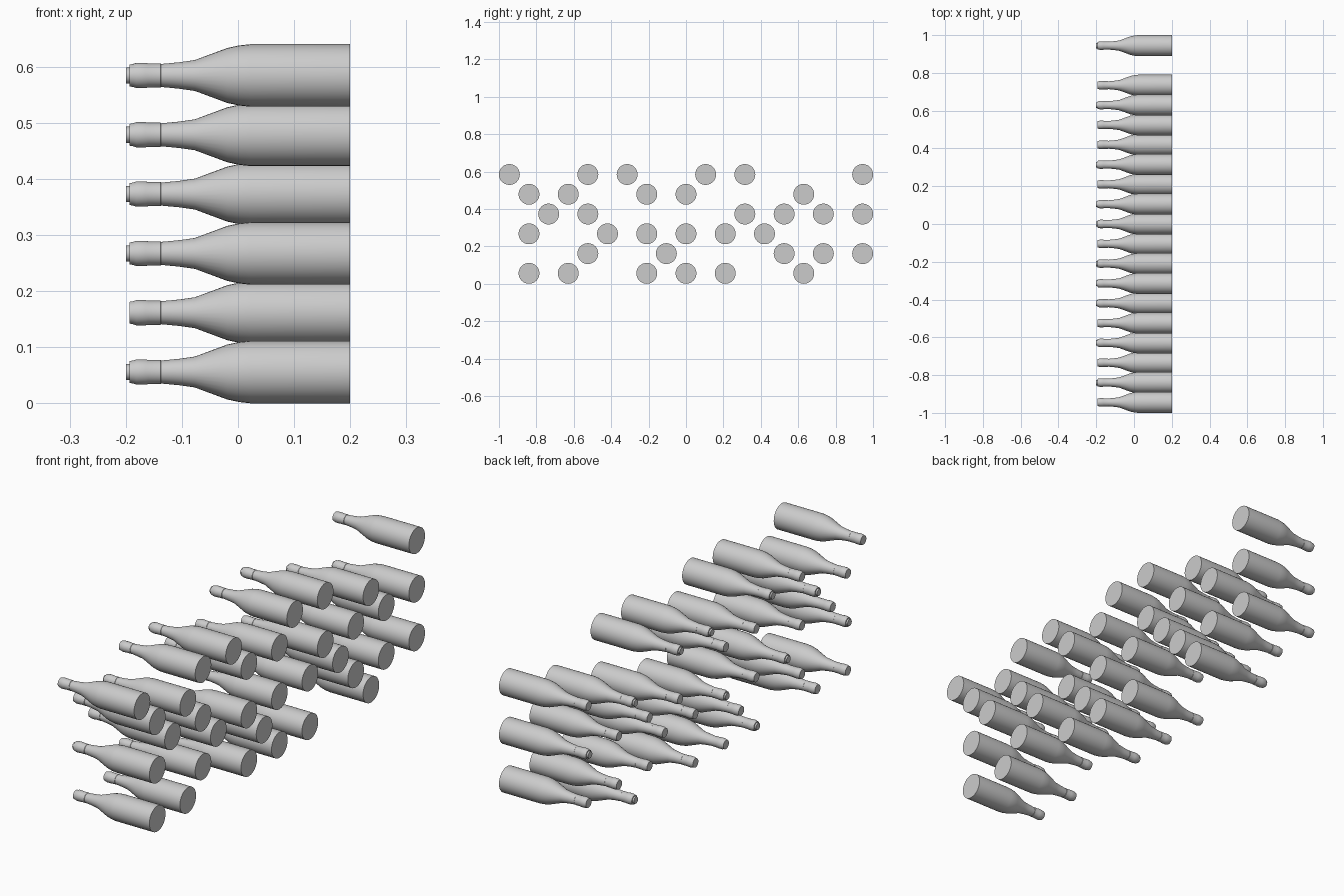
import bpy, bmesh, math
from mathutils import Matrix, Vector

cube = bpy.data.objects.get("Cube")
if cube:
    bpy.data.objects.remove(cube, do_unlink=True)

# Single grey material
grey = bpy.data.materials.new("light_grey")
grey.use_nodes = True
colour = (0.6, 0.6, 0.6, 1)
grey.diffuse_color = colour
grey.node_tree.nodes["Principled BSDF"].inputs["Base Color"].default_value = colour

RADIUS = 0.0557
SEGMENTS = 32

# Bottle outline from base to neck: (x, radius)
BODY = [(0.2, 0), (0.2, RADIUS), (0.022, RADIUS), (0.002, 0.0535), (-0.019, 0.049),
        (-0.077, 0.0275), (-0.105, 0.0235), (-0.137, 0.0205), (-0.138, 0.0215),
        (-0.16, 0.0215), (-0.165, 0.0225), (-0.181, 0.0225), (-0.187, 0.0205),
        (-0.193, 0.0195)]
PLAIN_END = [(-0.193, 0)]
LIP_END = [(-0.193, 0.0145), (-0.2, 0.0145), (-0.2, 0)]


def lathe(name, profile):
    """Spin an outline around the x axis into a closed mesh."""
    bm = bmesh.new()
    verts = [bm.verts.new((x, 0, r)) for x, r in profile]
    edges = [bm.edges.new(pair) for pair in zip(verts, verts[1:])]
    bmesh.ops.spin(bm, geom=verts + edges, cent=(0, 0, 0), axis=(1, 0, 0),
                   angle=math.tau, steps=SEGMENTS, use_duplicate=False)
    bmesh.ops.remove_doubles(bm, verts=bm.verts, dist=0.0001)
    bmesh.ops.recalc_face_normals(bm, faces=bm.faces)
    for face in bm.faces:
        face.smooth = True
    mesh = bpy.data.meshes.new(name)
    bm.to_mesh(mesh)
    bm.free()
    mesh.set_sharp_from_angle(angle=math.radians(35))
    mesh.materials.append(grey)
    return mesh


meshes = {"o": lathe("plain_bottle", BODY + PLAIN_END),
          "O": lathe("lipped_bottle", BODY + LIP_END)}

# Rack layout, top row first, front to back: o = plain neck, O = neck with lip
LAYOUT = ["o...o.O...O.O.....o",
          ".o.O...o.o.....O...",
          "..o.o.......o.o.o.O",
          ".O...O.o.O.o.o.....",
          "....o...o.....o.o.o",
          ".o.o...O.o.o...O..."]
STEP_Y = (1 - RADIUS) / 9
STEP_Z = 0.1057

for row, line in enumerate(reversed(LAYOUT)):
    for column, kind in enumerate(line):
        if kind in meshes:
            bottle = bpy.data.objects.new(f"bottle_row{row}_column{column}", meshes[kind])
            bottle.location = (0, (column - 9) * STEP_Y, RADIUS + row * STEP_Z)
            bpy.context.collection.objects.link(bottle)
